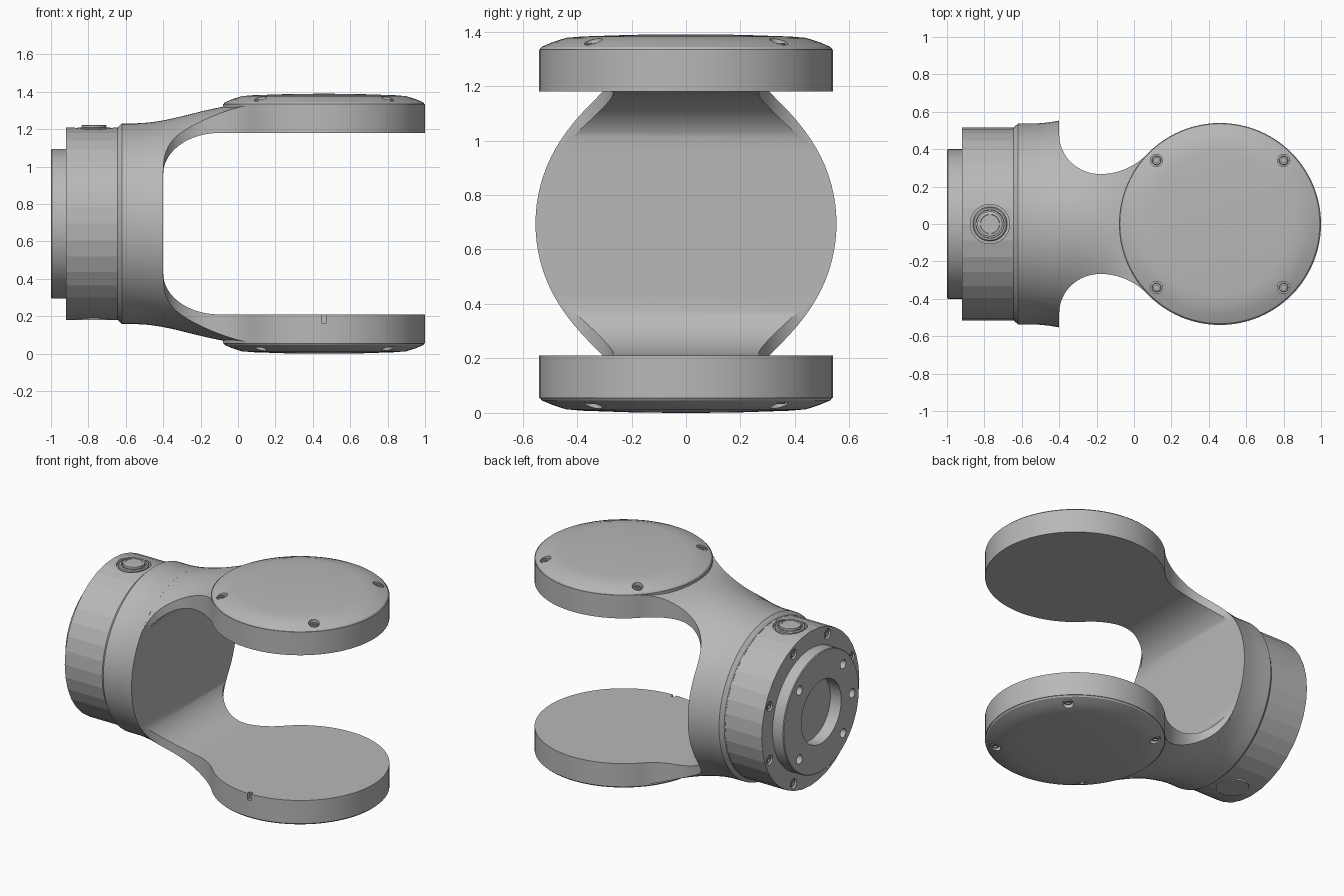
import bpy, bmesh, math
from mathutils import Vector

if "Cube" in bpy.data.objects:
    bpy.data.objects.remove(bpy.data.objects["Cube"], do_unlink=True)

MID = 0.695                      # height of the main axis
HUB_X, HUB_R = 0.46, 0.54        # fork end discs
NECK_X, WALL_X = -0.18, -0.4     # narrowest point and inner wall of the fork

grey = bpy.data.materials.new("light_grey_metal")
grey.use_nodes = True
colour = (0.48, 0.48, 0.48, 1)
grey.diffuse_color = colour
grey.node_tree.nodes["Principled BSDF"].inputs["Base Color"].default_value = colour


def make_object(name, bm):
    bmesh.ops.recalc_face_normals(bm, faces=bm.faces)
    mesh = bpy.data.meshes.new(name)
    bm.to_mesh(mesh)
    bm.free()
    mesh.materials.append(grey)
    obj = bpy.data.objects.new(name, mesh)
    bpy.context.collection.objects.link(obj)
    return obj


def activate(obj):
    bpy.ops.object.select_all(action='DESELECT')
    obj.select_set(True)
    bpy.context.view_layer.objects.active = obj


def smooth(obj, degrees=30):
    activate(obj)
    bpy.ops.object.shade_smooth_by_angle(angle=math.radians(degrees))
    return obj


def skin(name, rings):
    """Closed solid through a list of equal-length rings."""
    bm = bmesh.new()
    rows = [[bm.verts.new(p) for p in ring] for ring in rings]
    n = len(rows[0])
    for a, b in zip(rows, rows[1:]):
        for i in range(n):
            j = (i + 1) % n
            bm.faces.new((a[i], a[j], b[j], b[i]))
    bm.faces.new(rows[0])
    bm.faces.new(rows[-1])
    return make_object(name, bm)


def lathe(name, profile, origin, direction, segments=72):
    """Turn (radius, distance) pairs about a direction from an origin."""
    turn = Vector(direction).to_track_quat('Z', 'Y')
    angles = [2 * math.pi * i / segments for i in range(segments)]
    return skin(name, [[Vector(origin) + turn @ Vector((r * math.cos(t), r * math.sin(t), d))
                        for t in angles] for r, d in profile])


def cut(obj, cutter):
    mod = obj.modifiers.new("cut", 'BOOLEAN')
    mod.operation, mod.solver, mod.object = 'DIFFERENCE', 'EXACT', cutter
    activate(obj)
    bpy.ops.object.modifier_apply(modifier=mod.name)
    bpy.data.objects.remove(cutter, do_unlink=True)


def drill(obj, origin, direction, radius, depth, segments=24):
    cut(obj, lathe("cutter", [(radius, -depth), (radius, 0.1)], origin, direction, segments))


def screw(name, origin, direction):
    smooth(lathe(name, [(0.025, 0), (0.025, 0.014), (0.022, 0.017), (0.013, 0.017), (0.013, 0.008)],
                 origin, direction, 20))


def ease(x, start, end):
    t = min(1, max(0, (x - start) / (end - start)))
    return t * t * (3 - 2 * t)


def outer_radius(x):
    return 0.537 + 0.1 * ease(x, -0.55, 0.05)


def half_width(x):
    """Plan outline: tight curve behind the neck, wide curve into the disc."""
    if x < NECK_X:
        return 0.477 - 0.21 * math.sqrt(max(0, 1 - ((x - NECK_X) / 0.22) ** 2))
    return 0.614 - math.sqrt(0.347 ** 2 - (x - NECK_X) ** 2)


def inner_height(x):
    u = min(0, (x + 0.1) / 0.3)
    return 0.265 + 0.22 * math.sqrt(max(0, 1 - u * u))


def outer_height(x, y):
    r = outer_radius(x)
    drop = r - math.sqrt(r * r - y * y)
    return r - drop * (1 - ease(x, -0.3, 0.1))


# Fork root, round about the main axis
root_x = [-0.62 + 0.22 * i / 8 for i in range(9)]
smooth(lathe("fork_root", [(0.515, -0.65), (0.515, -0.643)] + [(outer_radius(x), x) for x in root_x],
             (0, 0, MID), (1, 0, 0), 96))

# Fork arms with end discs, domed covers and cover screws
stations = [NECK_X - 0.22 * math.cos(math.pi / 2 * i / 16) for i in range(17)]
stations += [NECK_X + 0.25 * i / 12 for i in range(1, 13)]
for side, label in ((1, "upper"), (-1, "lower")):
    rings = []
    for x in stations:
        w = half_width(x)
        ys = [w * (i / 10 - 1) for i in range(21)]
        ring = [(x, y, MID + side * outer_height(x, y)) for y in ys]
        ring += [(x, y, MID + side * inner_height(x)) for y in (w, -w)]
        rings.append(ring)
    smooth(skin(label + "_arm", rings))

    hub, up = (HUB_X, 0, MID), (0, 0, side)
    disc = lathe(label + "_disc", [(HUB_R, 0.485), (HUB_R, 0.64)], hub, up, 96)
    if side < 0:
        # Index notch at the front of the lower disc
        bpy.ops.mesh.primitive_cube_add(size=1, location=(HUB_X, -HUB_R, 0.2))
        notch = bpy.context.object
        notch.scale = (0.025, 0.05, 0.07)
        bpy.context.view_layer.update()
        cut(disc, notch)
    smooth(disc)

    cover = lathe(label + "_cover", [(0.538, 0.638), (0.53, 0.649), (0.49, 0.666), (0.44, 0.682),
                                     (0.38, 0.687), (0.2, 0.693), (0.05, 0.695)], hub, up, 96)
    for sx in (-1, 1):
        for sy in (-1, 1):
            spot = (HUB_X + sx * 0.34, sy * 0.34, MID + side * 0.668)
            drill(cover, spot, up, 0.033, 0.022)
            screw(label + "_cover_screw", (spot[0], spot[1], MID + side * 0.646), up)
    smooth(cover)

# Faceted collar with a ring of screws on its back face
back = (-1, 0, 0)
collar = lathe("collar", [(0.515, 0.64), (0.515, 0.92)], (0, 0, MID), back, 36)
for i in range(8):
    a = math.radians(22.5 + 45 * i)
    y, z = 0.467 * math.cos(a), MID + 0.467 * math.sin(a)
    drill(collar, (-0.92, y, z), back, 0.032, 0.024)
    screw("collar_screw", (-0.897, y, z), back)

# Release button in a round recess on top, plain plug underneath
BUTTON_X = -0.77
drill(collar, (BUTTON_X, 0, MID + 0.515), (0, 0, 1), 0.105, 0.025, 40)
smooth(lathe("button", [(0.092, 0), (0.092, 0.02), (0.086, 0.025), (0.076, 0.025), (0.074, 0.012),
                        (0.067, 0.012), (0.067, 0.036), (0.06, 0.04), (0.052, 0.04), (0.05, 0.037)],
             (BUTTON_X, 0, 1.184), (0, 0, 1), 40))
smooth(lathe("bottom_plug", [(0.1, 0), (0.1, 0.025)], (BUTTON_X, 0, 0.204), (0, 0, -1), 40))

# Mounting flange with centre bore, four bolt holes and a locating hole
flange = lathe("mounting_flange", [(0.4, 0.88), (0.4, 0.995), (0.395, 1.0)], (0, 0, MID), back, 96)
drill(flange, (-1, 0, MID), back, 0.21, 0.09, 64)
drill(flange, (-0.91, -0.15, MID + 0.03), back, 0.02, 0.025, 16)
for degrees in (45, 135, 180, 225, 315):
    a = math.radians(degrees)
    drill(flange, (-1, 0.325 * math.cos(a), MID + 0.325 * math.sin(a)), back, 0.03, 0.06)
smooth(flange)
